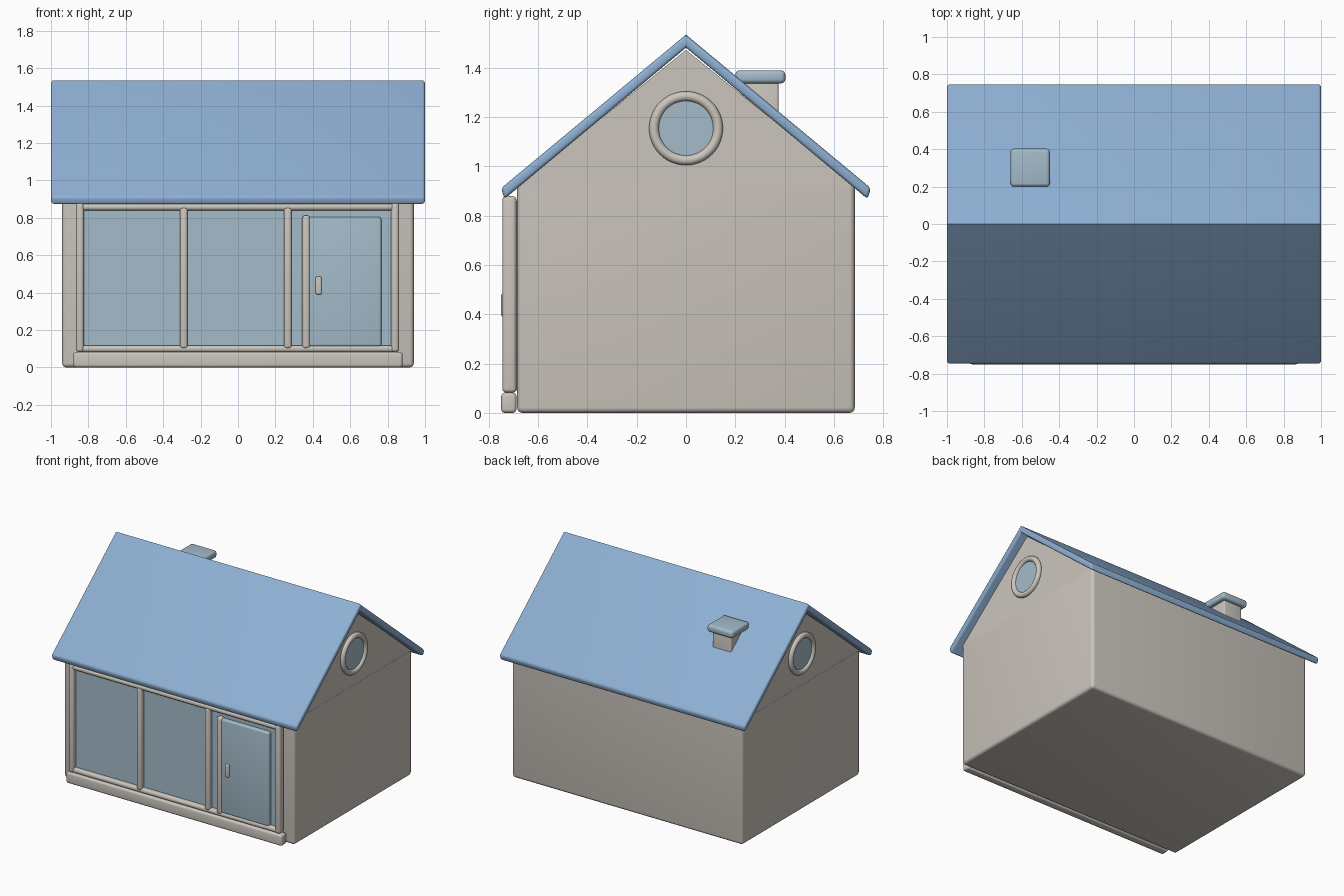
import bpy, bmesh, math
from mathutils import Matrix, Vector

cube = bpy.data.objects.get("Cube")
if cube:
    bpy.data.objects.remove(cube, do_unlink=True)


def material(name, rgb):
    m = bpy.data.materials.new(name)
    m.use_nodes = True
    m.diffuse_color = (*rgb, 1)
    m.node_tree.nodes["Principled BSDF"].inputs["Base Color"].default_value = (*rgb, 1)
    return m


cream = material("warm cream", (0.60, 0.56, 0.51))
blue = material("roof blue", (0.27, 0.43, 0.65))
glass = material("pale glass blue", (0.37, 0.50, 0.59))


def finish(name, bm, mat):
    bmesh.ops.recalc_face_normals(bm, faces=bm.faces)
    mesh = bpy.data.meshes.new(name)
    bm.to_mesh(mesh)
    bm.free()
    mesh.materials.append(mat)
    ob = bpy.data.objects.new(name, mesh)
    bpy.context.collection.objects.link(ob)
    bpy.ops.object.select_all(action='DESELECT')
    ob.select_set(True)
    bpy.context.view_layer.objects.active = ob
    bpy.ops.object.shade_smooth_by_angle(angle=math.radians(35))
    return ob


def round_edges(bm, edges, width):
    bmesh.ops.bevel(bm, geom=edges, offset=width, segments=4, profile=0.5,
                    affect='EDGES', clamp_overlap=True)


def box(name, x, y, z, mat, bevel=0.0, square_top=False):
    """Box between the given (low, high) ranges with rounded edges."""
    bm = bmesh.new()
    size = [b - a for a, b in (x, y, z)]
    mid = [(a + b) / 2 for a, b in (x, y, z)]
    bmesh.ops.create_cube(bm, matrix=Matrix.Translation(mid) @ Matrix.Diagonal((*size, 1)))
    if bevel:
        edges = [e for e in bm.edges
                 if not (square_top and all(v.co.z > z[1] - 0.001 for v in e.verts))]
        round_edges(bm, edges, bevel)
    return finish(name, bm, mat)


def extrude_along_x(name, profile, half, mat, bevel=0.0):
    """Sweep a (y, z) outline from -half to +half."""
    bm = bmesh.new()
    face = bm.faces.new([bm.verts.new((-half, y, z)) for y, z in profile])
    out = bmesh.ops.extrude_face_region(bm, geom=[face])
    verts = [g for g in out["geom"] if isinstance(g, bmesh.types.BMVert)]
    bmesh.ops.translate(bm, verts=verts, vec=Vector((2 * half, 0, 0)))
    if bevel:
        # leave the ridge and valley lines crisp
        edges = [e for e in bm.edges if not all(abs(v.co.y) < 0.001 for v in e.verts)]
        round_edges(bm, edges, bevel)
    return finish(name, bm, mat)


# House body, gable and folded roof
box("house_body", (-0.94, 0.94), (-0.685, 0.685), (0, 0.92), cream, 0.022, True)
extrude_along_x("gable", [(-0.685, 0.92), (0.685, 0.92), (0, 1.473)], 0.939, cream)
extrude_along_x("roof", [(-0.75, 0.912), (0, 1.535), (0.75, 0.912),
                         (0.737, 0.868), (0, 1.482), (-0.737, 0.868)], 1.0, blue, 0.015)

# Chimney
box("chimney", (-0.63, -0.48), (0.225, 0.375), (1.05, 1.35), cream, 0.008)
box("chimney_cap", (-0.66, -0.45), (0.2, 0.403), (1.337, 1.39), glass, 0.018)

# Round gable windows
for side, name in ((1, "left"), (-1, "right")):
    turn = Matrix.Rotation(math.pi / 2, 4, 'Y')
    bm = bmesh.new()
    bmesh.ops.create_cone(bm, cap_ends=True, segments=48, radius1=0.12, radius2=0.12,
                          depth=0.02, matrix=Matrix.Translation((side * 0.938, 0, 1.155)) @ turn)
    finish(name + "_round_glass", bm, glass)
    bm = bmesh.new()
    ring = [bm.verts.new((0.02 * math.cos(a) + side * 0.945, 0.13 + 0.02 * math.sin(a), 0))
            for a in (math.tau * i / 16 for i in range(16))]
    edges = [bm.edges.new((ring[i - 1], ring[i])) for i in range(16)]
    bmesh.ops.spin(bm, geom=ring + edges, cent=(0, 0, 0), axis=(1, 0, 0),
                   angle=math.tau, steps=48, use_merge=True)
    bmesh.ops.translate(bm, verts=bm.verts, vec=Vector((0, 0, 1.155)))
    finish(name + "_round_frame", bm, cream)

# Glazed front
box("front_sill", (-0.88, 0.88), (-0.75, -0.688), (0, 0.082), cream, 0.015)
box("front_glass", (-0.845, 0.845), (-0.71, -0.68), (0.09, 0.86), glass)
depth = (-0.745, -0.688)
for name, z in (("bottom_rail", (0.082, 0.117)), ("top_rail", (0.84, 0.875))):
    box(name, (-0.84, 0.84), (-0.74, -0.688), z, cream, 0.015)
for name, x, z in (("right_post", -0.845, (0.082, 0.88)), ("left_post", 0.84, (0.082, 0.88)),
                   ("right_mullion", -0.29, (0.1, 0.855)), ("left_mullion", 0.266, (0.1, 0.855)),
                   ("door_post", 0.364, (0.1, 0.812))):
    box(name, (x - 0.021, x + 0.021), depth, z, cream, 0.016)

# Door and handle
box("door", (0.37, 0.766), (-0.738, -0.69), (0.112, 0.803), glass, 0.012)
box("door_handle", (0.415, 0.447), (-0.75, -0.73), (0.39, 0.485), cream, 0.008)
